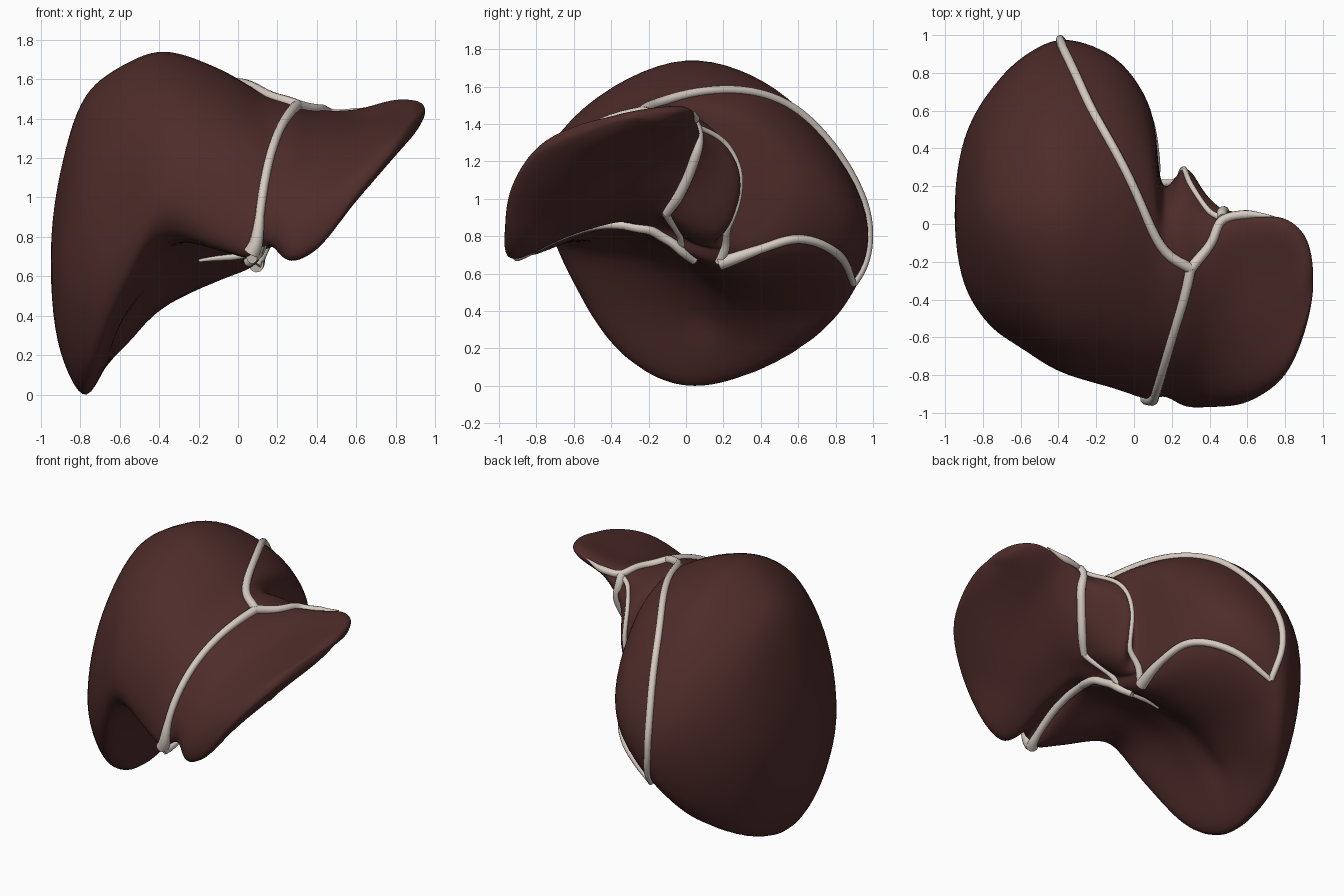
import bpy, bmesh, math
from mathutils import Vector
from mathutils.bvhtree import BVHTree
from mathutils.geometry import intersect_point_line

if "Cube" in bpy.data.objects:
    bpy.data.objects.remove(bpy.data.objects["Cube"])


def material(name, rgb):
    m = bpy.data.materials.new(name)
    m.diffuse_color = (*rgb, 1)
    m.use_nodes = True
    m.node_tree.nodes["Principled BSDF"].inputs["Base Color"].default_value = m.diffuse_color
    return m


def catmull(p, u):
    # centripetal Catmull-Rom segment between p[1] and p[2]
    t = [0.0]
    for a, b in zip(p, p[1:]):
        t.append(t[-1] + max((b - a).length, 1e-4) ** 0.5)
    s = t[1] + (t[2] - t[1]) * u
    q = list(p)
    for step in (1, 2, 3):
        nxt = []
        for i in range(4 - step):
            lo, hi = (i, i + step) if step < 3 else (1, 2)
            f = (s - t[lo]) / (t[hi] - t[lo])
            nxt.append(q[i] + (q[i + 1] - q[i]) * f)
        q = nxt
    return q[0]


def spline(pts, n):
    # first and last points only steer the ends
    out = []
    for i in range(len(pts) - 3):
        out += [catmull(pts[i:i + 4], k / n) for k in range(n)]
    return out + [pts[-2].copy()]


# Cross-sections: x, then (y, z) from the front lower edge over the top to the back and underside
right_sections = [
    (-.90, -.22, .34, -.32, .60, -.21, .92, .05, 1.13, .32, 1.0, .45, .70, .30, .36, .12, .22, -.08, .22),
    (-.77, -.34, .17, -.53, .60, -.40, 1.17, .03, 1.52, .47, 1.31, .70, .80, .50, .17, .18, .0, -.08, .0),
    (-.58, -.57, .51, -.67, .80, -.49, 1.38, .00, 1.67, .53, 1.47, .89, .90, .71, .26, .24, .29, -.20, .42),
    (-.38, -.70, .80, -.79, .97, -.57, 1.45, .00, 1.74, .54, 1.54, .97, .90, .88, .51, .30, .45, -.25, .69),
    (-.10, -.83, .73, -.87, .90, -.66, 1.36, -.05, 1.65, .50, 1.49, .88, .95, .78, .69, .26, .57, -.35, .82),
    (.09, -.90, .68, -.92, .86, -.68, 1.29, -.10, 1.54, .36, 1.43, .61, 1.05, .50, .76, .15, .65, -.38, .85),
]
left_sections = [
    (.16, -.87, .73, -.91, .90, -.66, 1.28, -.18, 1.50, .06, 1.43, .18, 1.10, .15, .74, -.15, .83, -.50, .84),
    (.27, -.94, .67, -.95, .86, -.68, 1.25, -.22, 1.47, .12, 1.39, .30, 1.10, .18, .80, -.25, .90, -.62, .80),
    (.40, -.95, .73, -.94, .95, -.66, 1.23, -.28, 1.41, .02, 1.42, .14, 1.26, .02, 1.04, -.30, .98, -.66, .85),
    (.60, -.94, .99, -.89, 1.13, -.60, 1.29, -.25, 1.39, .00, 1.44, .05, 1.41, -.05, 1.29, -.35, 1.14, -.70, 1.00),
    (.80, -.80, 1.23, -.76, 1.30, -.55, 1.37, -.25, 1.44, -.02, 1.49, .03, 1.46, -.06, 1.38, -.30, 1.29, -.60, 1.21),
    (.91, -.55, 1.35, -.52, 1.40, -.42, 1.43, -.25, 1.47, -.10, 1.48, -.07, 1.46, -.12, 1.41, -.26, 1.38, -.42, 1.34),
]
rings = []
for s in right_sections + left_sections:
    r = [Vector((s[0], s[i], s[i + 1])) for i in range(1, 19, 2)]
    rings.append(spline([r[-1]] + r + [r[0], r[1]], 8)[:-1])
m = len(rings[0])
h = m // 2
pole_a, pole_b = Vector((-.95, .08, .70)), Vector((.95, -.30, 1.43))
cols = []
for j in range(m):
    k = (j + h) % m
    cols.append(spline([rings[0][k], pole_a] + [r[j] for r in rings] + [pole_b, rings[-1][k]], 7))

# Liver body lofted through the sections
bm = bmesh.new()
grid = [[bm.verts.new(p) for p in c[1:-1]] for c in cols]
va, vb = bm.verts.new(pole_a), bm.verts.new(pole_b)
for j in range(m):
    a, b = grid[j], grid[(j + 1) % m]
    bm.faces.new((va, a[0], b[0]))
    bm.faces.new((vb, b[-1], a[-1]))
    for i in range(len(a) - 1):
        bm.faces.new((a[i], a[i + 1], b[i + 1], b[i]))
bmesh.ops.recalc_face_normals(bm, faces=bm.faces)
for _ in range(3):
    bmesh.ops.smooth_vert(bm, verts=bm.verts, factor=0.5,
                          use_axis_x=True, use_axis_y=True, use_axis_z=True)
bm.normal_update()

# Grooves: gallbladder bed, hilum, round ligament notch, fissure beside the caudate lobe
grooves = [
    ((-.18, -.03, .69), (-.58, .08, .34), .09, .035),
    ((-.10, .0, .68), (.25, -.12, .86), .06, .03),
    ((.13, -.95, .68), (.16, -.35, .85), .05, .035),
    ((.44, .06, 1.34), (.33, -.08, .95), .07, .03),
]
for p, q, rad, depth in grooves:
    p, q = Vector(p), Vector(q)
    for v in bm.verts:
        c, f = intersect_point_line(v.co, p, q)
        c = p.lerp(q, min(max(f, 0), 1))
        v.co -= v.normal * depth * math.exp(-((v.co - c).length / rad) ** 2)
bmesh.ops.smooth_vert(bm, verts=bm.verts, factor=0.5,
                      use_axis_x=True, use_axis_y=True, use_axis_z=True)
low = min(v.co.z for v in bm.verts)
bmesh.ops.translate(bm, verts=bm.verts, vec=(0, 0, -low))
bm.normal_update()
surface = BVHTree.FromBMesh(bm)
me = bpy.data.meshes.new("liver_body")
bm.to_mesh(me)
bm.free()
for f in me.polygons:
    f.use_smooth = True
liver = bpy.data.objects.new("liver_body", me)
bpy.context.collection.objects.link(liver)
me.materials.append(material("liver_brown", (.075, .025, .023)))
ivory = material("ligament_ivory", (.66, .59, .53))


def ligament(name, pts, width, start=.6, end=.6):
    # pale band laid on the liver surface
    p = [Vector(a) for a in pts]
    p = spline([p[0] * 2 - p[1]] + p + [p[-1] * 2 - p[-2]], 8)
    path = []
    for a in p:
        loc, nor, _, _ = surface.find_nearest(a)
        path.append(loc + nor * width * .3)
    for _ in range(3):
        path = [path[0]] + [(path[i - 1] + path[i] * 2 + path[i + 1]) / 4
                            for i in range(1, len(path) - 1)] + [path[-1]]
    cu = bpy.data.curves.new(name, 'CURVE')
    cu.dimensions = '3D'
    cu.bevel_depth = width
    cu.bevel_resolution = 3
    cu.use_fill_caps = True
    sp = cu.splines.new('POLY')
    sp.points.add(len(path) - 1)
    for i, a in enumerate(path):
        t = i / (len(path) - 1)
        sp.points[i].co = (*a, 1)
        sp.points[i].radius = 1 + (start - 1) * max(0, 1 - t * 4) + (end - 1) * max(0, t * 4 - 3)
    ob = bpy.data.objects.new(name, cu)
    bpy.context.collection.objects.link(ob)
    cu.materials.append(ivory)


# Ligaments and vessel edges
ligament("falciform_ligament", [(.09, -.99, .67), (.12, -.93, 1.0), (.19, -.65, 1.3),
                                (.31, -.24, 1.49)], .023, 1.8, 1.2)
ligament("right_coronary_ligament", [(.31, -.24, 1.49), (.17, -.15, 1.53), (0, .2, 1.59), (-.2, .58, 1.5),
                                     (-.31, .82, 1.27), (-.38, .95, 1.0), (-.39, .97, .8),
                                     (-.36, .90, .54)], .024, 1.2, .8)
ligament("left_triangular_ligament", [(.31, -.24, 1.49), (.41, -.1, 1.45), (.47, .03, 1.43),
                                      (.60, .05, 1.43), (.74, .04, 1.47)], .024, 1.2, .1)
ligament("lower_coronary_ligament", [(-.36, .90, .54), (-.14, .80, .72), (.05, .6, .79),
                                     (.11, .4, .73), (.09, .18, .66)], .024, .7, 1.6)
ligament("caudate_edge", [(.09, .18, .66), (.22, .26, .85), (.26, .30, 1.1), (.30, .22, 1.3),
                          (.40, .08, 1.39), (.47, .03, 1.42)], .015, 1.8, 1.2)
ligament("venous_ligament", [(.47, .03, 1.42), (.45, .03, 1.2), (.40, -.03, 1.03),
                             (.32, -.11, .91)], .028, 1, .8)
ligament("hilum_front_edge", [(.15, -.32, .86), (.17, -.19, .82), (.11, -.03, .73),
                              (.05, .05, .68)], .026, 1, 1)
ligament("hilum_back_edge", [(.32, -.11, .91), (.20, -.05, .82), (0, 0, .70), (-.20, .0, .68)], .018, 1.2, .4)
ligament("round_ligament", [(.09, -.97, .65), (.13, -.65, .80), (.15, -.32, .86)], .024, 1.6, 1)
